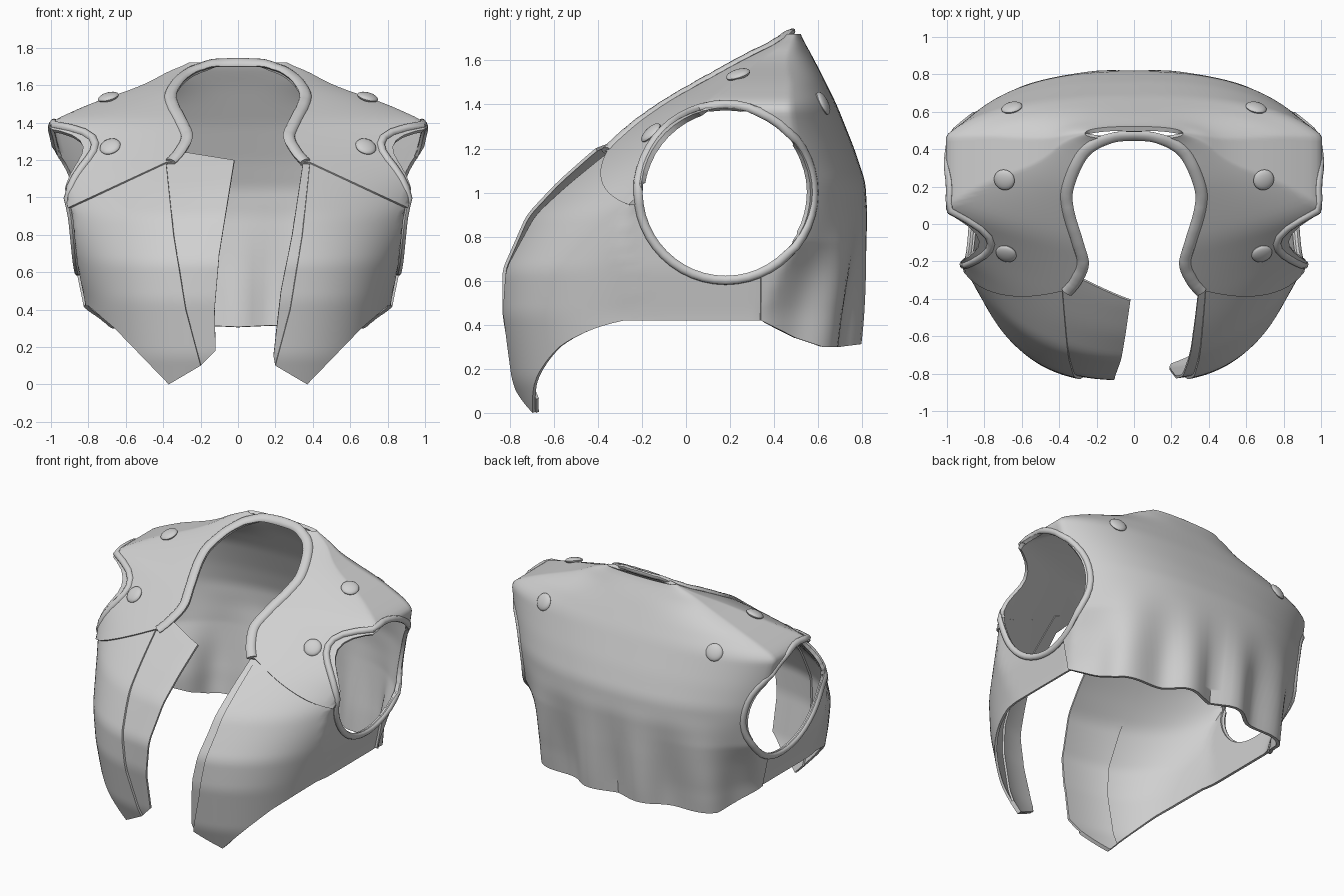
import bpy, bmesh, math
from mathutils import Vector

if "Cube" in bpy.data.objects:
    bpy.data.objects.remove(bpy.data.objects["Cube"], do_unlink=True)

grey = bpy.data.materials.new("cloth grey")
grey.use_nodes = True
colour = (0.63, 0.63, 0.63, 1)
grey.diffuse_color = colour
grey.node_tree.nodes["Principled BSDF"].inputs["Base Color"].default_value = colour

# Torso sections: height, half width, front y, centre y, back y, front squareness, flare
SECTIONS = [
    (-.1, .74, -.70, .18, .72, 2.8, 1.02), (.15, .78, -.80, .18, .74, 2.8, 1.02),
    (.45, .82, -.85, .18, .77, 2.8, 1.02), (.65, .86, -.85, .18, .79, 2.5, 1.05),
    (.9, .885, -.74, .18, .81, 2, 1.15), (1.05, .92, -.60, .18, .80, 1.6, 1.25),
    (1.2, .955, -.43, .20, .75, 1.3, 1.4), (1.4, 1, -.14, .24, .67, 1.3, 1.3),
    (1.5, .78, .04, .30, .62, 1.6, 1.1), (1.6, .49, .21, .37, .57, 1.8, 1.05),
    (1.69, .33, .43, .47, .52, 2, 1), (1.73, .2, .48, .49, .5, 2, 1)]


def linear(z):
    z = min(max(z, SECTIONS[0][0]), SECTIONS[-1][0])
    for a, b in zip(SECTIONS, SECTIONS[1:]):
        if z <= b[0]:
            t = (z - a[0]) / (b[0] - a[0])
            return [p + (q - p) * t for p, q in zip(a[1:], b[1:])]


def section(z, behind):
    """Side limit, oval half width, centre y, oval depth and squareness."""
    rows = [linear(z + d * .015) for d in (-2, -1, 0, 1, 2)]
    w, front, mid, back, n, flare = [sum(c) / len(rows) for c in zip(*rows)]
    if behind:
        return w, w * min(flare, 1.1), mid, back - mid, 2.4
    return w, w * flare, mid, mid - front, n


def field(p):
    mid = section(p[2], False)[2]
    w, oval, mid, depth, n = section(p[2], p[1] > mid)
    return max(abs(p[0]) / w, (abs(p[0]) / oval) ** n + (abs(p[1] - mid) / depth) ** n)


def normal(p):
    e = .01
    axes = [Vector((e, 0, 0)), Vector((0, e, 0)), Vector((0, 0, e))]
    return Vector([field(p + a) - field(p - a) for a in axes]).normalized()


def on_top(x, y):
    z = 1.7
    while field((x, y, z)) > 1 and z > .4:
        z -= .003
    return Vector((x, y, z))


def on_side(y, z):
    mid = section(z, False)[2]
    w, oval, mid, depth, n = section(z, y > mid)
    return Vector((min(w, oval * max(0, 1 - (abs(y - mid) / depth) ** n) ** (1 / n)), y, z))


def smoothstep(a, b, v):
    t = min(max((v - a) / (b - a), 0), 1)
    return t * t * (3 - 2 * t)


def finish(name, bm):
    me = bpy.data.meshes.new(name)
    bm.to_mesh(me)
    bm.free()
    me.materials.append(grey)
    ob = bpy.data.objects.new(name, me)
    bpy.context.collection.objects.link(ob)
    bpy.ops.object.select_all(action='DESELECT')
    ob.select_set(True)
    bpy.context.view_layer.objects.active = ob
    return ob


def smooth():
    bpy.ops.object.shade_smooth_by_angle(angle=math.radians(40))


def shell(grow, rows=100, cols=128):
    """Open torso surface with folds in the lower back."""
    bm = bmesh.new()
    grid = []
    for j in range(rows + 1):
        z = -.08 + 1.8 * j / rows
        ring = []
        for i in range(cols):
            a = 2 * math.pi * i / cols
            c, s = math.cos(a), math.sin(a)
            w, oval, mid, depth, n = section(z, s > 0)
            x = min(abs(c) ** (2 / n) * (oval + grow), w + grow)
            y = mid + math.copysign(abs(s) ** (2 / n), s) * (depth + grow)
            fold = smoothstep(1.0, .35, z) * smoothstep(.3, .6, y)
            k = 1 + .055 * fold * math.cos((x - .6) * 15)
            ring.append(bm.verts.new((math.copysign(x, c) * k, mid + (y - mid) * k, z)))
        grid.append(ring)
    for lo, hi in zip(grid, grid[1:]):
        for i in range(cols):
            k = (i + 1) % cols
            bm.faces.new((lo[i], lo[k], hi[k], hi[i]))
    return bm


def inside(p, outline):
    hit = False
    for a, b in zip(outline, outline[1:] + outline[:1]):
        if (a[1] > p[1]) != (b[1] > p[1]):
            if p[0] < a[0] + (b[0] - a[0]) * (p[1] - a[1]) / (b[1] - a[1]):
                hit = not hit
    return hit


def cut(bm, axis, outline, lo, hi, pad=.06):
    """Slice the surface along an outline seen down one axis and drop the inside."""
    d = 'xyz'.index(axis)
    u, v = [i for i in range(3) if i != d]
    for a, b in zip(outline, outline[1:] + outline[:1]):
        low = [min(p, q) - pad for p, q in zip(a, b)]
        high = [max(p, q) + pad for p, q in zip(a, b)]
        near = [w for w in bm.verts if lo <= w.co[d] <= hi
                and low[0] < w.co[u] < high[0] and low[1] < w.co[v] < high[1]]
        faces = {f for w in near for f in w.link_faces}
        geom = faces | {e for f in faces for e in f.edges} | {w for f in faces for w in f.verts}
        point, across = Vector(), Vector()
        point[u], point[v] = a
        across[u], across[v] = b[1] - a[1], a[0] - b[0]
        if geom and across.length > 0:
            bmesh.ops.bisect_plane(bm, geom=list(geom), dist=.0005, plane_co=point,
                                   plane_no=across.normalized())
    gone = []
    for f in bm.faces:
        c = f.calc_center_median()
        if lo <= c[d] <= hi and inside((c[u], c[v]), outline):
            gone.append(f)
    bmesh.ops.delete(bm, geom=gone, context='FACES')


def thicken(name, bm, thick):
    ob = finish(name, bm)
    mod = ob.modifiers.new("thickness", 'SOLIDIFY')
    mod.thickness, mod.offset = thick, -1
    bpy.ops.object.modifier_apply(modifier=mod.name)
    smooth()


def box(a0, b0, a1, b1):
    return [(a0, b0), (a1, b0), (a1, b1), (a0, b1)]


def spline(pts, steps=6):
    out = []
    for i in range(len(pts) - 1):
        p = [Vector(pts[min(max(i + d, 0), len(pts) - 1)]) for d in (-1, 0, 1, 2)]
        for s in range(steps):
            t = s / steps
            out.append(.5 * (2 * p[1] + (p[2] - p[0]) * t
                             + (2 * p[0] - 5 * p[1] + 4 * p[2] - p[3]) * t * t
                             + (3 * p[1] - p[0] - 3 * p[2] + p[3]) * t ** 3))
    return out + [Vector(pts[-1])]


def sweep(name, path, wide, high, closed, shift=0, sides=10):
    """Piping of oval section that follows the torso surface."""
    bm = bmesh.new()
    rings = []
    m = len(path)
    for i, p in enumerate(path):
        a = path[i - 1] if closed or i else p
        b = path[(i + 1) % m] if closed or i < m - 1 else p
        up = normal(p)
        side = up.cross((b - a).normalized()).normalized()
        c = p + side * shift + up * .008
        rings.append([bm.verts.new(c + side * wide * math.cos(2 * math.pi * k / sides)
                                   + up * high * math.sin(2 * math.pi * k / sides))
                      for k in range(sides)])
    for i in range(m if closed else m - 1):
        r, q = rings[i], rings[(i + 1) % m]
        for k in range(sides):
            bm.faces.new((r[k - 1], r[k], q[k], q[k - 1]))
    if not closed:
        bm.faces.new(rings[0])
        bm.faces.new(rings[-1])
    bmesh.ops.recalc_face_normals(bm, faces=bm.faces)
    finish(name, bm)
    smooth()


# Outlines
hole = [(.18 + .385 * math.cos(math.pi * i / 24), 1 + .385 * math.sin(math.pi * i / 24))
        for i in range(48)]
half_neck = spline([(.34, -.37), (.29, -.31), (.25, -.21), (.28, -.09), (.33, .08),
                    (.33, .2), (.25, .37), (.12, .445), (0, .46)])
neck = [(v.x, v.y) for v in half_neck] + [(-v.x, v.y) for v in half_neck[-2::-1]]
hem = [(.2, .1), (.37, 0), (.66, .3), (.8, .42), (1.2, .43)]
under = [(-1.2, -.3), (1.2, -.3)]
mirrored_hem = [(-x, z) for x, z in hem]
seam = [(.385, 1.4), (.385, 1.19), (.345, .8), (.28, .4)]
flap_edges = ([(-.02, 1.4), (-.02, 1.2), (-.1, .7), (-.125, .4), (-.12, .18)] + mirrored_hem
              + under + hem[::-1] + [(.19, .15), (.23, .5), (.29, .8), (.35, 1.2), (.35, 1.4)])
panel_edges = ([(-x, z) for x, z in seam] + mirrored_hem + under + hem[::-1] + seam[::-1])
panel_top = [(-1.2, .9), (-.4, 1.24), (-.27, 1.24), (-.02, 1.2), (.3, 1.23), (.4, 1.24),
             (1.2, .9), (1.2, 2), (-1.2, 2)]


def cut_armholes(bm):
    cut(bm, 'x', hole, .65, 1.3)
    cut(bm, 'x', hole, -1.3, -.65)


# Back and shoulder yoke, one outer layer
yoke = shell(.014)
cut(yoke, 'y', [(-1.2, .81), (-.38, 1.19), (.38, 1.19), (1.2, .81)] + under[::-1], -1.2, 0)
cut(yoke, 'x', box(-.1, -.3, .34, .75), -1.3, 1.3)
cut(yoke, 'x', [(.2, -.3), (.2, .43), (.34, .42), (.5, .34), (.62, .3), (.7, .3),
                (1.1, .35), (1.1, -.3)], -1.3, 1.3)
cut(yoke, 'z', neck + [(-.34, -1.1), (.34, -1.1)], 1, 2)
cut_armholes(yoke)
thicken("back_and_yoke", yoke, .024)

# Front panels, tucked under the yoke and the back
panels = shell(0)
cut(panels, 'z', box(-1.3, .4, 1.3, 1.3), -.3, 2)
cut(panels, 'y', panel_top, -1.3, .6)
cut(panels, 'y', panel_edges, -1.3, .6)
cut_armholes(panels)
thicken("front_panels", panels, .016)

# Button flaps behind the panel edges
flaps = shell(-.014)
cut(flaps, 'z', box(-1.3, 0, 1.3, 1.3), -.3, 2)
cut(flaps, 'y', panel_top, -1.3, .6)
cut(flaps, 'y', flap_edges, -1.3, .6)
for s in (-1, 1):
    cut(flaps, 'y', box(s * .43, -.4, s * 1.3, 2.2), -1.3, .6)
thicken("front_flaps", flaps, .014)

# Collar band and armhole piping
sweep("collar_band", [on_top(x, y) for x, y in neck], .032, .017, False, shift=-.022)
for s, side in ((1, "left"), (-1, "right")):
    rim = []
    for y, z in hole:
        p = on_side(.18 + (y - .18) * 1.03, 1 + (z - 1) * 1.03)
        rim.append(Vector((p.x * s, p.y, p.z)))
    sweep(side + "_armhole_rim", rim, .021, .017, True)

    # Snap buttons on the shoulder
    for place, x, y in (("front", .68, -.15), ("top", .69, .24), ("back", .65, .61)):
        p = on_top(x * s, y)
        up = normal(p)
        bm = bmesh.new()
        bmesh.ops.create_uvsphere(bm, u_segments=24, v_segments=10, radius=.057)
        bmesh.ops.scale(bm, vec=(1, 1, .36), verts=bm.verts)
        button = finish(f"{side}_{place}_button", bm)
        button.rotation_euler = up.to_track_quat('Z', 'Y').to_euler()
        button.location = p + up * .014
        smooth()
